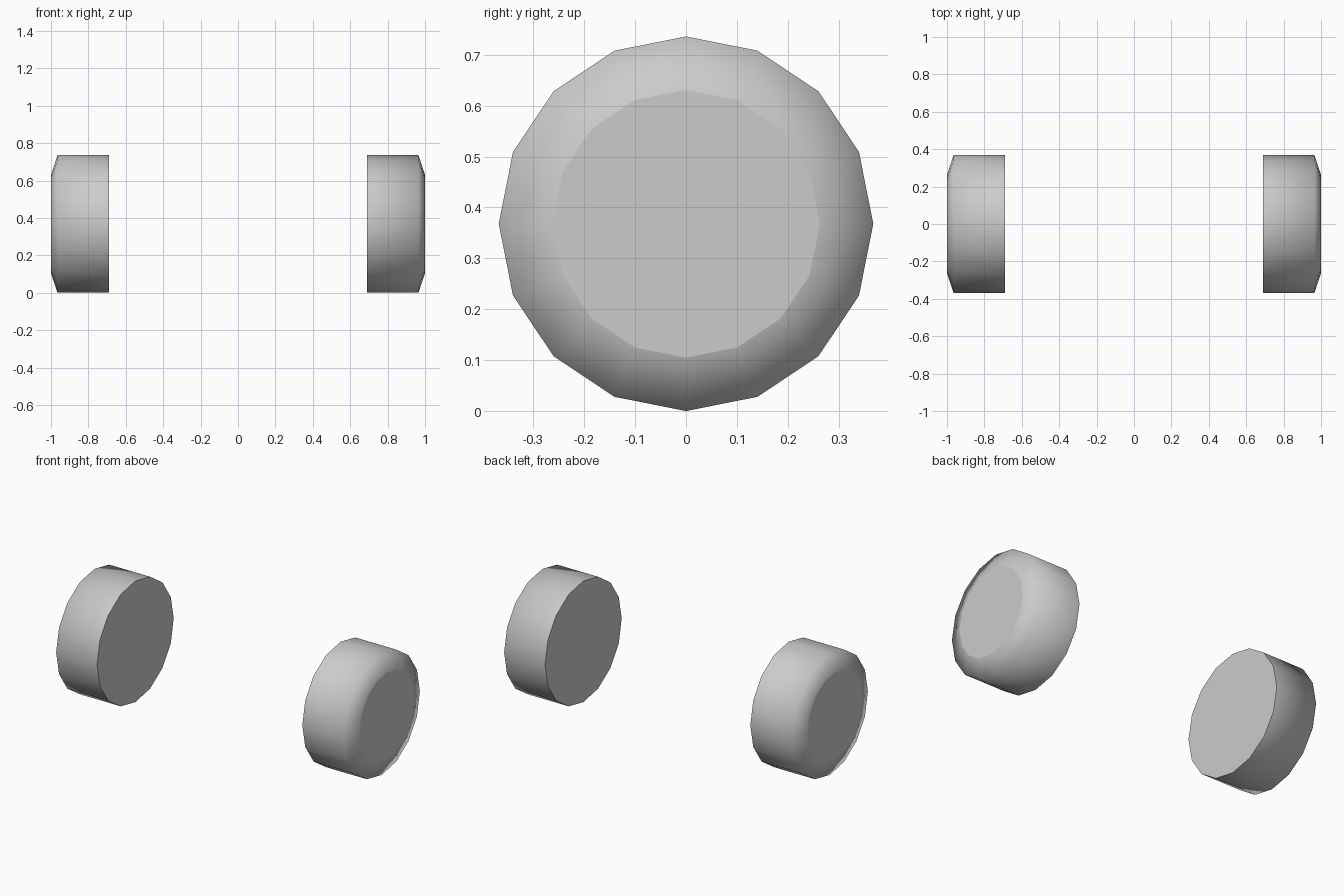
import bpy
import bmesh
from math import cos, sin, tau

cube = bpy.data.objects.get("Cube")
if cube:
    bpy.data.objects.remove(cube, do_unlink=True)

SIDES = 16
RADIUS = 0.368
# (distance from centre, radius): inner rim, shoulder, outer cap
PROFILE = [(0.69, RADIUS), (0.965, RADIUS), (1.0, 0.263)]

grey = bpy.data.materials.new("light_grey")
grey.use_nodes = True
colour = (0.6, 0.6, 0.6, 1.0)
grey.diffuse_color = colour
grey.node_tree.nodes["Principled BSDF"].inputs["Base Color"].default_value = colour


def make_wheel(name, side):
    bm = bmesh.new()
    rings = []
    for x, r in PROFILE:
        angles = [tau * i / SIDES for i in range(SIDES)]
        rings.append([bm.verts.new((side * x, r * sin(a), RADIUS + r * cos(a)))
                      for a in angles])

    # Tread and chamfered shoulder
    for a, b in zip(rings, rings[1:]):
        for i in range(SIDES):
            j = (i + 1) % SIDES
            bm.faces.new((a[i], a[j], b[j], b[i])).smooth = True

    # Flat caps with crisp borders
    for ring in (rings[0], rings[-1]):
        cap = bm.faces.new(ring)
        for edge in cap.edges:
            edge.smooth = False

    bmesh.ops.recalc_face_normals(bm, faces=bm.faces[:])
    mesh = bpy.data.meshes.new(name)
    bm.to_mesh(mesh)
    bm.free()
    mesh.materials.append(grey)
    wheel = bpy.data.objects.new(name, mesh)
    bpy.context.collection.objects.link(wheel)


make_wheel("left_wheel", 1)
make_wheel("right_wheel", -1)
